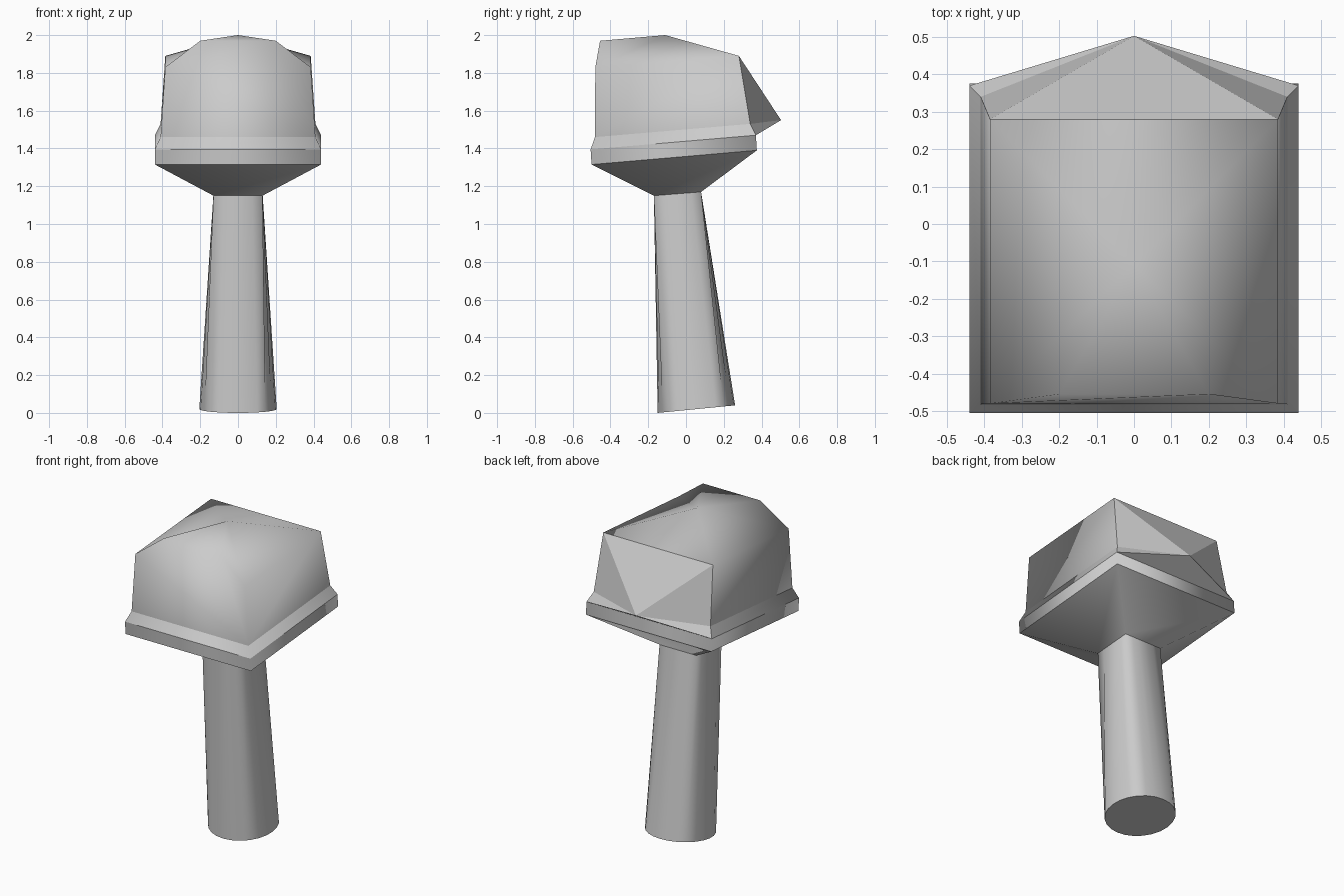
import bpy
import math
from mathutils import Vector

cube = bpy.data.objects.get("Cube")
if cube:
    bpy.data.objects.remove(cube, do_unlink=True)

grey = bpy.data.materials.new("plain_grey")
grey.use_nodes = True
grey.diffuse_color = (0.6, 0.6, 0.6, 1)
grey.node_tree.nodes["Principled BSDF"].inputs["Base Color"].default_value = (0.6, 0.6, 0.6, 1)


def build(name, verts, faces, smooth=True, inside=(0, -0.05, 1.5)):
    """Make a mesh part whose faces all point away from an inner point."""
    mesh = bpy.data.meshes.new(name)
    verts = [Vector(v) for v in verts]
    inner = Vector(inside)
    outward = []
    for face in faces:
        pts = [verts[i] for i in face]
        normal = Vector((0, 0, 0))
        for i in range(1, len(pts) - 1):
            normal += (pts[i] - pts[0]).cross(pts[i + 1] - pts[0])
        middle = sum(pts, Vector((0, 0, 0))) / len(pts)
        outward.append(face if normal.dot(middle - inner) > 0 else face[::-1])
    mesh.from_pydata(verts, [], outward)
    mesh.materials.append(grey)
    for poly in mesh.polygons:
        poly.use_smooth = smooth and len(poly.vertices) < 12
    obj = bpy.data.objects.new(name, mesh)
    bpy.context.collection.objects.link(obj)
    return obj


def bridge(n, skip=()):
    """Quads between two rings of n points."""
    return [(i, (i + 1) % n, n + (i + 1) % n, n + i) for i in range(n) if i not in skip]


def tilted_square(half_x, front, back):
    """Four corners from (y, z) pairs: front right, front left, back left, back right."""
    return [(-half_x, *front), (half_x, *front), (half_x, *back), (-half_x, *back)]


# Rings that stack up the tilted head
neck = tilted_square(0.13, (-0.17, 1.15), (0.08, 1.17))
rim_low = tilted_square(0.44, (-0.5, 1.315), (0.375, 1.39))
rim_high = tilted_square(0.44, (-0.505, 1.395), (0.37, 1.47))
shoulder = tilted_square(0.41, (-0.482, 1.46), (0.34, 1.53))
crown = tilted_square(0.385, (-0.48, 1.83), (0.28, 1.89))
tip = (0, 0.503, 1.55)

# Handle: round at the foot, square at the neck
SIDES = 24
foot_ring, neck_ring = [], []
for i in range(SIDES):
    a = 2 * math.pi * i / SIDES
    c, s = math.cos(a), math.sin(a)
    foot_ring.append((0.205 * c, 0.055 + 0.205 * s, 0.02 + 0.02 * s))
    k = 1 / max(abs(c), abs(s))
    neck_ring.append((0.13 * c * k, -0.045 + 0.125 * s * k, 1.16 + 0.01 * s * k))
# The cap has its own vertices so the foot edge stays crisp
cap = tuple(range(2 * SIDES, 3 * SIDES))
build("handle", foot_ring + neck_ring + foot_ring, bridge(SIDES) + [cap],
      inside=(0, 0, 0.6))

# Flared underside, rim band and sloped shoulder (open behind, under the beak)
build("flare", neck + rim_low, bridge(4))
build("rim_band", rim_low + rim_high, bridge(4))
build("shoulder_slope", rim_high + shoulder, bridge(4, skip=(2,)))

# Domed head: front panel, two sides and a fan around the apex
brow = [(-0.2, -0.455, 1.97), (0.2, -0.455, 1.97)]
apex = (0, -0.11, 2.0)
fan = [4, 8, 9, 5, 6, 7]
head_faces = [(0, 1, 5, 9, 8, 4), (1, 2, 6, 5), (3, 0, 4, 7)]
head_faces += [(fan[i], fan[(i + 1) % 6], 10) for i in range(6) if i != 1]
head_faces.append((8, 9, 10))
build("head_dome", shoulder + crown + brow + [apex], head_faces)

# Pointed beak at the back
beak_verts = crown[2:] + shoulder[2:] + rim_high[2:] + [tip]
beak_faces = [(0, 1, 6), (4, 5, 6)]
for side in (0, 1):
    beak_faces += [(side, side + 2, 6), (side + 2, side + 4, 6)]
build("beak", beak_verts, beak_faces, smooth=False)
